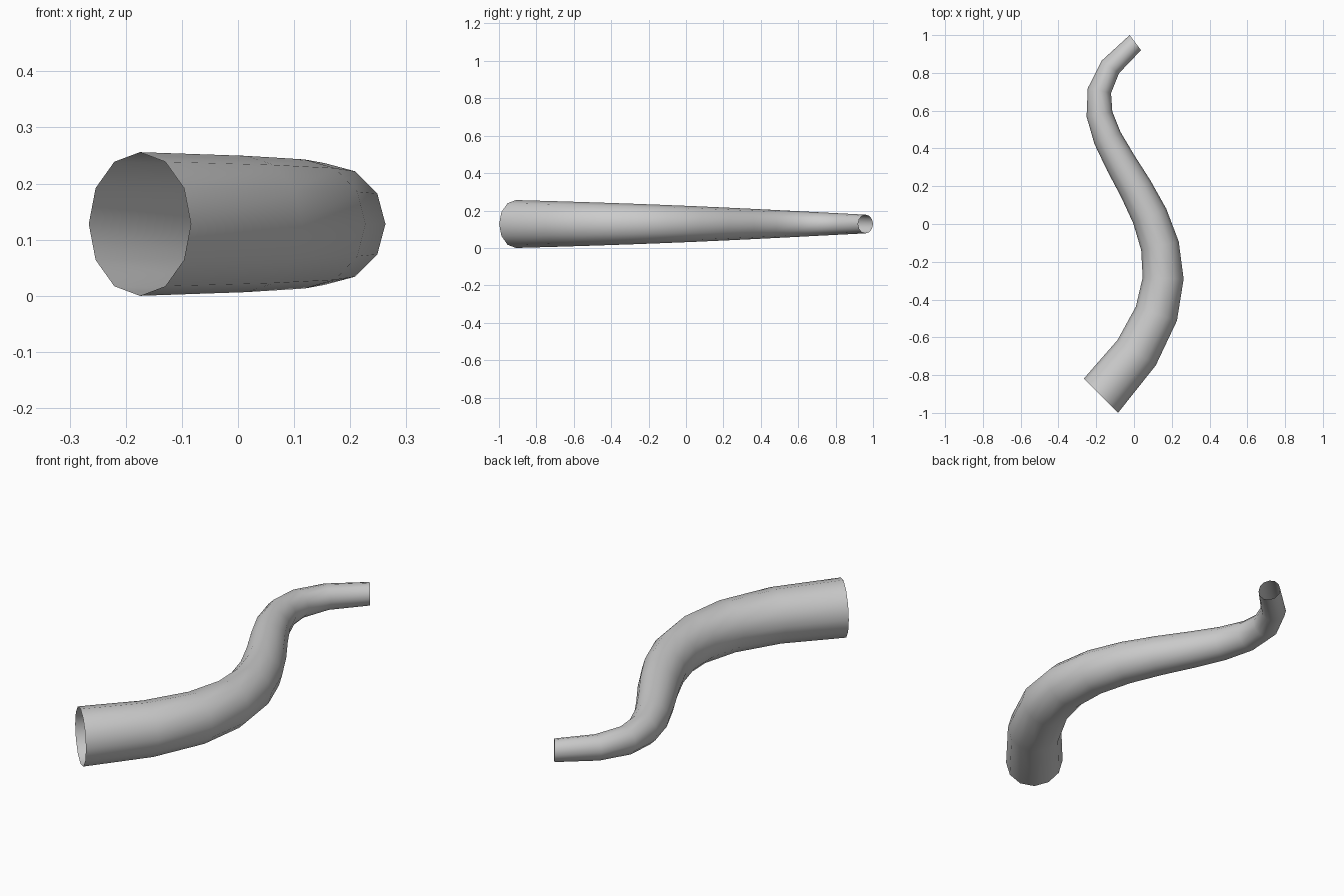
import bpy, bmesh, math
from mathutils import Vector

if "Cube" in bpy.data.objects:
    bpy.data.objects.remove(bpy.data.objects["Cube"])

SIDES, STEPS = 12, 12
R0, R1 = 0.128, 0.05
# control points of the S-shaped centre line
P = [Vector(p) for p in ((-0.175, -0.909, R0), (0.771, 0.047, R0),
                         (-0.691, 0.436, R0), (0.007, 0.96, R0))]


def point(t):
    u = 1 - t
    return P[0]*u**3 + P[1]*3*u*u*t + P[2]*3*u*t*t + P[3]*t**3


def tangent(t):
    u = 1 - t
    return ((P[1]-P[0])*u*u + (P[2]-P[1])*2*u*t + (P[3]-P[2])*t*t).normalized()


# tapered open tube: 12-sided rings swept along the centre line
bm = bmesh.new()
up = Vector((0, 0, 1))
rings = []
for i in range(STEPS + 1):
    t = i / STEPS
    c, side, r = point(t), tangent(t).cross(up), R0 + (R1 - R0) * t
    rings.append([bm.verts.new(c + (side*math.cos(a) + up*math.sin(a)) * r)
                  for a in (2*math.pi*k/SIDES for k in range(SIDES))])
for a, b in zip(rings, rings[1:]):
    for k in range(SIDES):
        n = (k + 1) % SIDES
        bm.faces.new((a[k], b[k], b[n], a[n]))
bm.normal_update()
# make the faces point outwards
f = bm.faces[:][0] if len(bm.faces) else None
if f and f.normal.dot(f.calc_center_median() - (point(0) + point(1/STEPS)) / 2) < 0:
    bmesh.ops.reverse_faces(bm, faces=bm.faces[:])
for f in bm.faces:
    f.smooth = True

mesh = bpy.data.meshes.new("curved_tube")
bm.to_mesh(mesh)
bm.free()
obj = bpy.data.objects.new("curved_tube", mesh)
bpy.context.collection.objects.link(obj)
